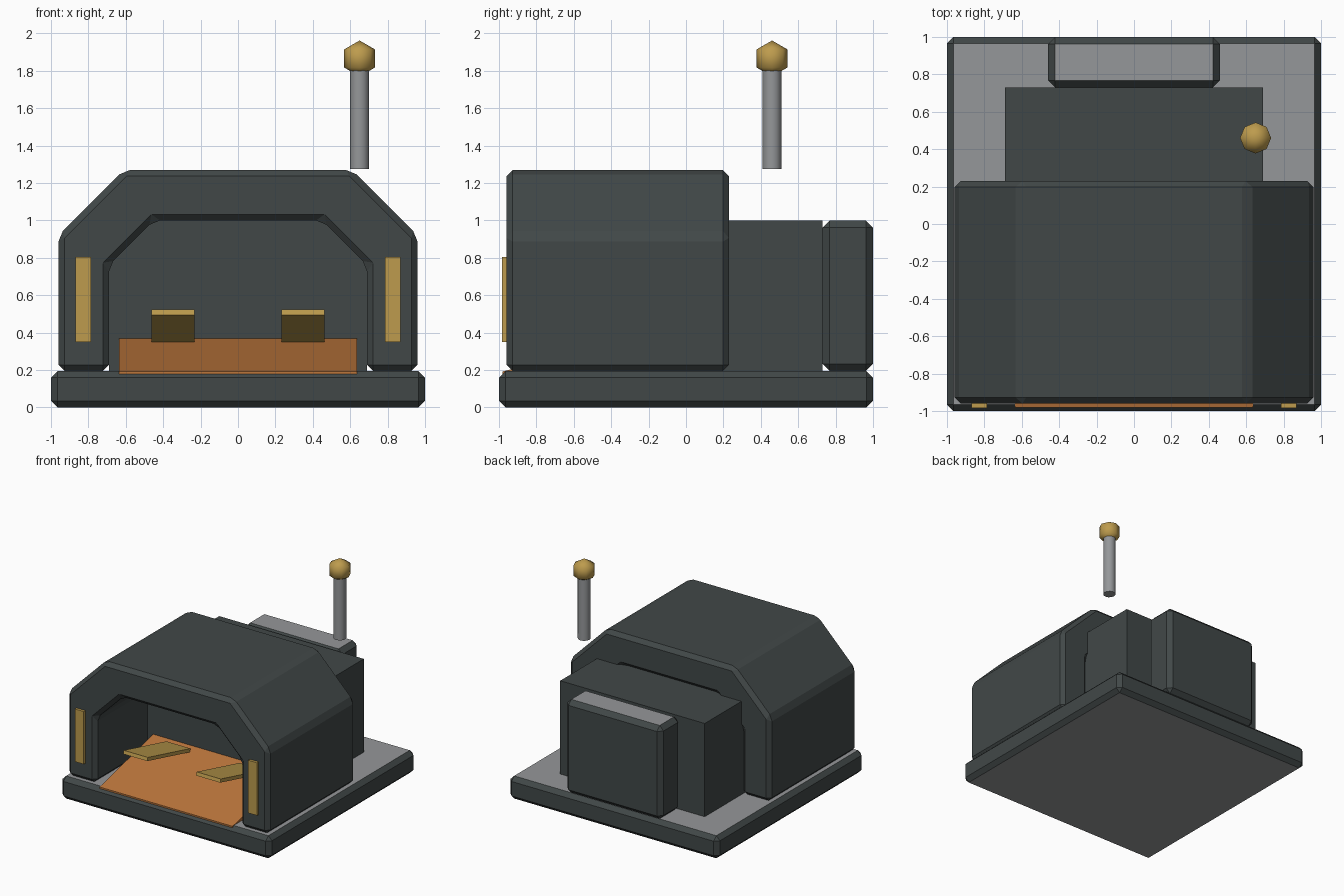
import bpy, bmesh, math
from mathutils import Matrix, Vector

if "Cube" in bpy.data.objects:
    bpy.data.objects.remove(bpy.data.objects["Cube"])


def material(name, rgb):
    m = bpy.data.materials.new(name)
    m.diffuse_color = (*rgb, 1)
    m.use_nodes = True
    m.node_tree.nodes["Principled BSDF"].inputs["Base Color"].default_value = m.diffuse_color
    return m


DARK = material("dark slate", (0.053, 0.064, 0.064))
GREY = material("mid grey", (0.30, 0.31, 0.32))
GOLD = material("gold", (0.51, 0.33, 0.075))
ORANGE = material("burnt orange", (0.50, 0.18, 0.045))


def finish(name, bm, mats, chamfer=0.0, grey_caps=False):
    """Chamfer, colour and link a bmesh."""
    bmesh.ops.recalc_face_normals(bm, faces=bm.faces)
    if chamfer:
        bmesh.ops.bevel(bm, geom=list(bm.edges), offset=chamfer, segments=1,
                        affect='EDGES', clamp_overlap=True)
        bmesh.ops.recalc_face_normals(bm, faces=bm.faces)
    bm.normal_update()
    if grey_caps:
        for f in bm.faces:
            f.material_index = int(abs(f.normal.z) > 0.99)
    me = bpy.data.meshes.new(name)
    bm.to_mesh(me)
    bm.free()
    for m in mats:
        me.materials.append(m)
    ob = bpy.data.objects.new(name, me)
    bpy.context.collection.objects.link(ob)
    return ob


def box(name, lo, hi, mats, chamfer=0.0, grey_caps=False, tilt=0.0):
    lo, hi = Vector(lo), Vector(hi)
    bm = bmesh.new()
    mat = (Matrix.Translation((lo + hi) / 2) @ Matrix.Rotation(tilt, 4, 'X')
           @ Matrix.Diagonal((*(hi - lo), 1)))
    bmesh.ops.create_cube(bm, size=1, matrix=mat)
    return finish(name, bm, mats, chamfer, grey_caps)


def extrude(name, pts, direction, mats, chamfer=0.0):
    bm = bmesh.new()
    face = bm.faces.new([bm.verts.new(p) for p in pts])
    geom = bmesh.ops.extrude_face_region(bm, geom=[face])["geom"]
    bmesh.ops.translate(bm, vec=direction,
                        verts=[v for v in geom if isinstance(v, bmesh.types.BMVert)])
    return finish(name, bm, mats, chamfer)


# Base slab and rear block: chamfered, grey on top and bottom
box("base_slab", (-1, -1, 0), (1, 1, 0.195), [DARK, GREY], 0.035, True)
box("rear_block", (-0.46, 0.73, 0.195), (0.46, 1, 1.0), [DARK, GREY], 0.038, True)

# Inner chamber closing the back of the arch
box("chamber", (-0.69, -0.25, 0.19), (0.69, 0.73, 1.0), [DARK])

# Arched shell: half profile mirrored
outer = [(0.96, 0.195), (0.96, 0.92), (0.61, 1.27)]
inner = [(0.45, 1.0), (0.69, 0.76), (0.69, 0.195)]
right = outer[::-1]
profile = ([(-x, z) for x, z in outer] + right
           + inner[::-1] + [(-x, z) for x, z in inner])
extrude("arch_shell", [(x, -0.96, z) for x, z in profile], (0, 1.19, 0), [DARK], 0.033)

# Entry ramp
extrude("ramp", [(-0.635, -0.98, 0.193), (-0.635, -0.25, 0.37),
                 (-0.635, -0.25, 0.17), (-0.635, -0.98, 0.17)],
        (1.27, 0, 0), [ORANGE])

# Tilted plates and front light strips on both sides
for s, side in ((-1, "left"), (1, "right")):
    cx = s * 0.348
    box(f"tilted_plate_{side}", (cx - 0.115, -0.91, 0.422), (cx + 0.115, -0.31, 0.452),
        [GOLD], tilt=math.radians(-14))
    cx = s * 0.828
    box(f"light_strip_{side}", (cx - 0.042, -0.983, 0.35), (cx + 0.042, -0.94, 0.805), [GOLD])

# Floating antenna: pole and low-poly ball
bm = bmesh.new()
bmesh.ops.create_cone(bm, cap_ends=True, segments=12, radius1=0.051, radius2=0.051,
                      depth=0.56, matrix=Matrix.Translation((0.65, 0.46, 1.555)))
pole = finish("antenna_pole", bm, [GREY])
bm = bmesh.new()
bmesh.ops.create_uvsphere(bm, u_segments=8, v_segments=3, radius=0.096,
                          matrix=Matrix.Translation((0.65, 0.46, 1.866)))
ball = finish("antenna_ball", bm, [GOLD])
for ob, angle in ((pole, 40), (ball, 70)):
    bpy.ops.object.select_all(action='DESELECT')
    ob.select_set(True)
    bpy.context.view_layer.objects.active = ob
    bpy.ops.object.shade_smooth_by_angle(angle=math.radians(angle))
